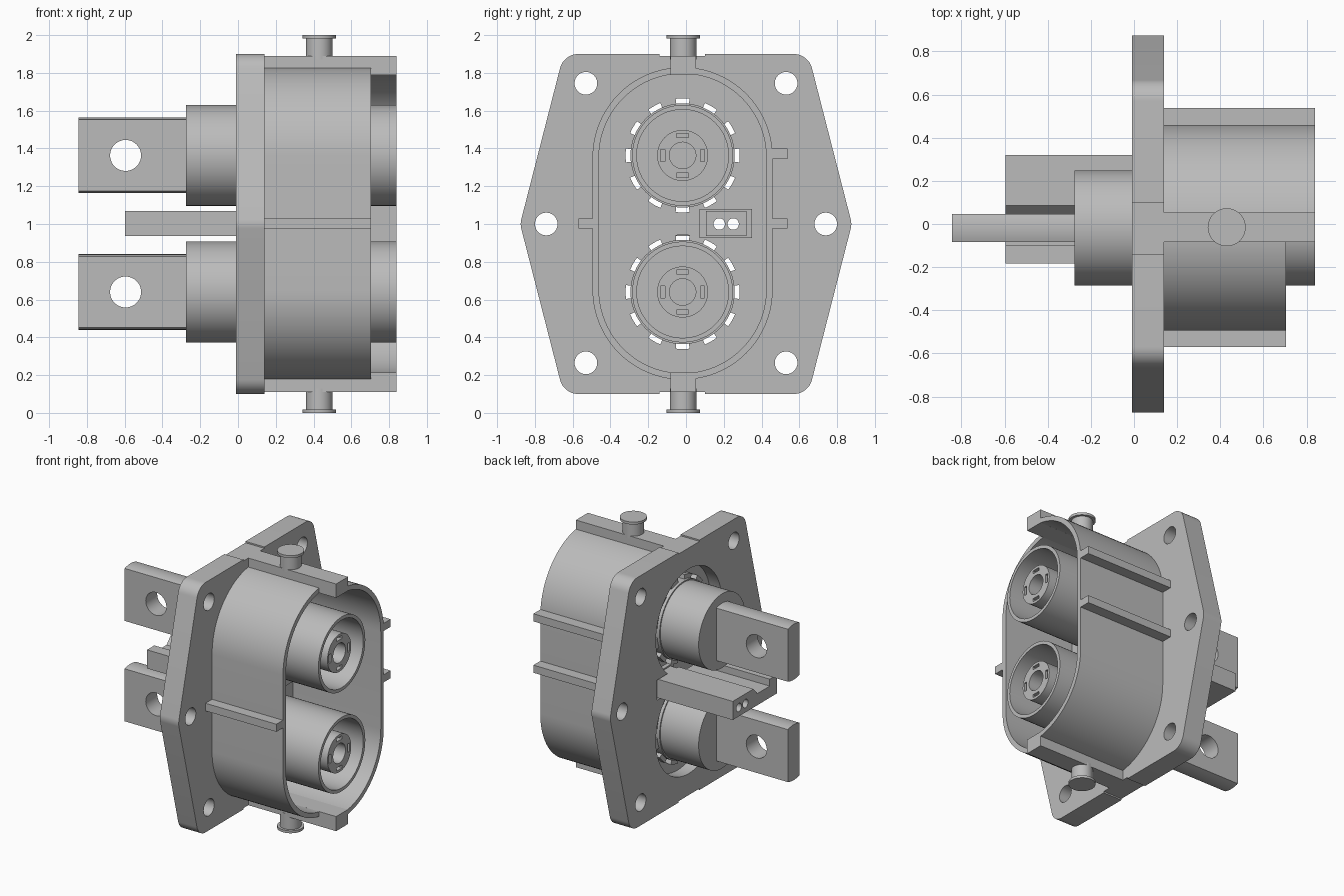
import bpy, bmesh
from math import cos, sin, pi, radians, sqrt

if "Cube" in bpy.data.objects:
    bpy.data.objects.remove(bpy.data.objects["Cube"], do_unlink=True)

grey = bpy.data.materials.new("plain_grey")
grey.use_nodes = True
COLOUR = (0.5, 0.5, 0.5, 1)
grey.diffuse_color = COLOUR
grey.node_tree.nodes["Principled BSDF"].inputs["Base Color"].default_value = COLOUR

CY = -0.018            # axis of the connector body
SOCKETS = {"upper": 1.363, "lower": 0.64}


def arc(y, z, r, a0=0, a1=360, n=64):
    """Points of an arc in the yz plane; a full circle leaves out its last point."""
    count = n if abs(a1 - a0) >= 360 else n + 1
    return [(y + r * cos(radians(a0 + (a1 - a0) * i / n)),
             z + r * sin(radians(a0 + (a1 - a0) * i / n))) for i in range(count)]


def stadium(r):
    return arc(CY, 1.353, r, 0, 180, 40) + arc(CY, 0.653, r, 180, 360, 40)


def rect(y0, y1, z0, z1):
    return [(y0, z0), (y1, z0), (y1, z1), (y0, z1)]


def extrude(name, profiles, x0, x1):
    """Extrude one or more closed yz profiles from x0 to x1."""
    bm = bmesh.new()
    for pts in profiles:
        a = [bm.verts.new((x0, y, z)) for y, z in pts]
        b = [bm.verts.new((x1, y, z)) for y, z in pts]
        bm.faces.new(a[::-1])
        bm.faces.new(b)
        for i in range(len(pts)):
            j = (i + 1) % len(pts)
            bm.faces.new((a[i], a[j], b[j], b[i]))
    bmesh.ops.recalc_face_normals(bm, faces=bm.faces)
    me = bpy.data.meshes.new(name)
    bm.to_mesh(me)
    bm.free()
    ob = bpy.data.objects.new(name, me)
    me.materials.append(grey)
    bpy.context.collection.objects.link(ob)
    return ob


def cylinder(name, r, depth, loc, rot=(0, 0, 0)):
    bpy.ops.mesh.primitive_cylinder_add(vertices=48, radius=r, depth=depth, location=loc, rotation=rot)
    ob = bpy.context.object
    ob.name = name
    ob.data.materials.append(grey)
    return ob


def cut(target, cutter):
    """Subtract the cutter and remove it."""
    mod = target.modifiers.new("cut", "BOOLEAN")
    mod.operation, mod.solver, mod.object = "DIFFERENCE", "EXACT", cutter
    bpy.context.view_layer.objects.active = target
    bpy.ops.object.modifier_apply(modifier=mod.name)
    bpy.data.objects.remove(cutter, do_unlink=True)


# Mounting flange: pointed hexagon with rounded corners
quarter = arc(0.77, 1.0, 0.105, 0, 14, 4) + arc(0.57, 1.8, 0.1, 14, 90, 12)
left = [(-y, z) for y, z in reversed(quarter)]
notch = [(0.1, 1.9), (0.1, 1.89), (-0.14, 1.89), (-0.14, 1.9)]
upper = quarter + notch + left
lower = [(y, 2 - z) for y, z in reversed(upper[1:-1])]
flange = extrude("mounting_flange", [upper + lower], -0.01, 0.14)
bolts = [(s * 0.53, z) for s in (-1, 1) for z in (0.265, 1.745)] + [(-0.74, 1.0), (0.74, 1.0)]
cut(flange, extrude("bolt_cutter", [arc(y, z, 0.06, n=40) for y, z in bolts], -0.1, 0.3))
for z in SOCKETS.values():
    cut(flange, extrude("recess_cutter", [arc(CY, z, 0.375)], -0.1, 0.08))
    cut(flange, extrude("socket_cutter", [arc(CY, z, 0.302)], -0.1, 0.3))
cut(flange, extrude("slot_cutter", [rect(0.08, 0.345, 0.93, 1.075)], -0.1, 0.3))

# Oval shell, shorter on the front side
shell = extrude("oval_shell", [stadium(0.477)], 0.13, 0.84)
cut(shell, extrude("shell_cutter", [stadium(0.443)], 0.0, 1.0))
cut(shell, extrude("front_cutter", [rect(-1, -0.083, 0, 2)], 0.705, 1.0))

# Guide keys and ribs along the shell
extrude("top_key", [rect(-0.083, 0.053, 1.79, 1.89)], 0.13, 0.84)
extrude("bottom_key", [rect(-0.083, 0.053, 0.11, 0.215)], 0.13, 0.84)
extrude("front_rib", [rect(-0.57, -0.47, 0.975, 1.03)], 0.13, 0.705)
for name, z in (("back_rib_upper", 1.345), ("back_rib_middle", 0.975)):
    extrude(name, [rect(0.435, 0.537, z, z + 0.055)], 0.13, 0.84)

# Locking pins with flat heads
for name, side in (("top_pin", 1), ("bottom_pin", -1)):
    cylinder(name + "_stem", 0.07, 0.12, (0.43, -0.015, 1 + side * 0.93))
    cylinder(name + "_head", 0.088, 0.018, (0.43, -0.015, 1 + side * 0.991))

for place, z in SOCKETS.items():
    # Socket sleeve, solid at the rear and open at the mating end
    sleeve = extrude(place + "_sleeve", [arc(CY, z, 0.267)], -0.275, 0.84)
    cut(sleeve, extrude("bore_cutter", [arc(CY, z, 0.243)], 0.2, 1.0))

    # Contact post with a central bore and four slots
    post = extrude(place + "_contact_post", [arc(CY, z, 0.135)], 0.18, 0.82)
    cut(post, extrude("post_cutter", [arc(CY, z, 0.07)], 0.45, 1.0))
    slots = [rect(CY - 0.032, CY + 0.032, z + s * 0.105 - 0.011, z + s * 0.105 + 0.011) for s in (-1, 1)]
    slots += [rect(CY + s * 0.105 - 0.011, CY + s * 0.105 + 0.011, z - 0.032, z + 0.032) for s in (-1, 1)]
    cut(post, extrude("slot_cutter", slots, 0.7, 1.0))

    # Ring of clips between sleeve and flange
    clips = [arc(CY, z, 0.262, a + 7, a + 23, 4) + arc(CY, z, 0.306, a + 23, a + 7, 4)
             for a in range(0, 360, 30)]
    extrude(place + "_clip_ring", clips, 0.05, 0.14)
    extrude(place + "_inner_collar", [arc(CY, z, 0.276)], 0.03, 0.15)

    # Flat terminal bar with rounded edges and a bolt hole
    a = 19
    bar = extrude(place + "_terminal_bar",
                  [arc(CY, z, 0.2, 90 - a, 90 + a, 10) + arc(CY, z, 0.2, 270 - a, 270 + a, 10)],
                  -0.845, -0.26)
    cut(bar, cylinder("bar_hole_cutter", 0.082, 0.6, (-0.595, CY, z), (pi / 2, 0, 0)))

# Signal connector between the terminals
block = extrude("signal_block", [rect(0.105, 0.32, 0.936, 1.07)], -0.597, 0.3)
holes = [arc(y, 1.0, 0.03, n=32) for y in (0.176, 0.25)]
cut(block, extrude("signal_hole_cutter", holes, -1, 1))
extrude("signal_block_web", [[(0.106, 0.936), (0.106, 1.07), (0.085, 1.07), (0.04, 1.02),
                              (-0.1, 1.02), (-0.1, 1.07), (-0.183, 1.07), (-0.183, 0.936)]], -0.597, 0.0)
frame = extrude("signal_frame", [rect(0.072, 0.35, 0.926, 1.08)], 0.05, 0.2)
cut(frame, extrude("frame_cutter", [rect(0.107, 0.318, 0.95, 1.05)], 0.0, 1.0))

# Smooth the round surfaces, keep the edges sharp
bpy.ops.object.select_all(action="DESELECT")
for ob in bpy.context.scene.objects:
    if ob.type == "MESH" and grey.name in ob.data.materials:
        ob.select_set(True)
        bpy.context.view_layer.objects.active = ob
bpy.ops.object.shade_smooth_by_angle(angle=radians(30))
